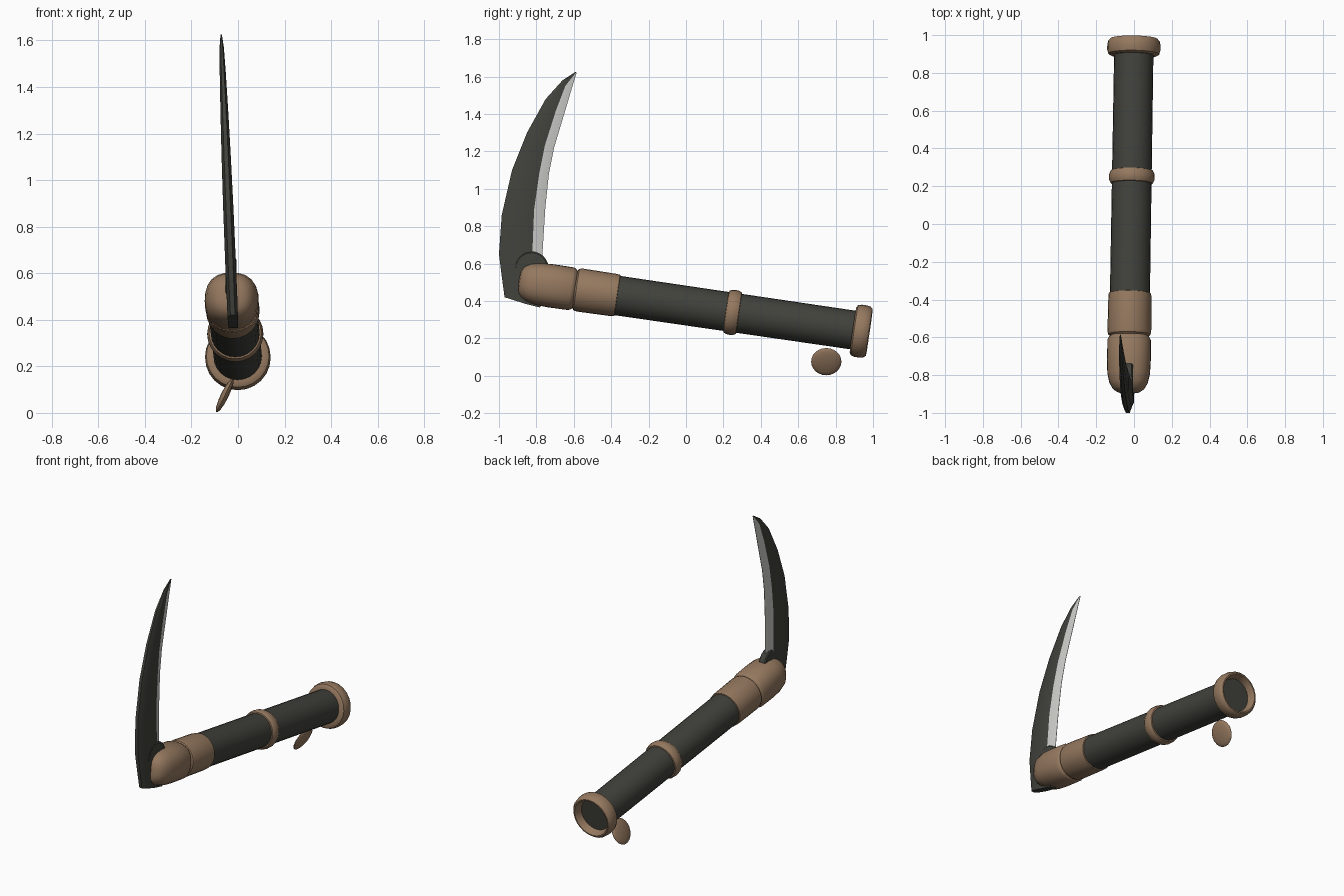
import bpy, bmesh, math
from mathutils import Vector

if "Cube" in bpy.data.objects:
    bpy.data.objects.remove(bpy.data.objects["Cube"])


def material(name, rgb):
    m = bpy.data.materials.new(name)
    m.diffuse_color = (*rgb, 1)
    m.use_nodes = True
    m.node_tree.nodes["Principled BSDF"].inputs["Base Color"].default_value = m.diffuse_color
    return m


BROWN = material("brown_fittings", (0.30, 0.19, 0.115))
DARK = material("dark_grey", (0.052, 0.054, 0.044))
SILVER = material("silver_edge", (0.60, 0.60, 0.58))

# Handle axis: from the butt end toward the blade, slightly raised
BUTT = Vector((0.0, 0.98, 0.232))
AXIS = Vector((-0.03, -1.88, 0.275)).normalized()
SIDE = AXIS.cross(Vector((0, 0, 1))).normalized()
UP = SIDE.cross(AXIS).normalized()


def finish(name, bm, mats, angle=40):
    bmesh.ops.remove_doubles(bm, verts=bm.verts, dist=0.0001)
    bmesh.ops.recalc_face_normals(bm, faces=bm.faces)
    me = bpy.data.meshes.new(name)
    bm.to_mesh(me)
    bm.free()
    ob = bpy.data.objects.new(name, me)
    bpy.context.collection.objects.link(ob)
    for m in mats:
        me.materials.append(m)
    bpy.ops.object.select_all(action='DESELECT')
    ob.select_set(True)
    bpy.context.view_layer.objects.active = ob
    bpy.ops.object.shade_smooth_by_angle(angle=math.radians(angle))
    return ob


def lathe(name, profile, mat, closed=False, power=2.0, sides=24,
          origin=BUTT, axes=(SIDE, UP, AXIS)):
    """Profile of (distance along axis, radius); power > 2 squares the section."""
    bm = bmesh.new()
    rings = []
    for s, r in profile:
        ring = []
        for i in range(sides):
            a = 2 * math.pi * i / sides
            c, d = math.cos(a), math.sin(a)
            k = r / (abs(c) ** power + abs(d) ** power) ** (1 / power)
            ring.append(bm.verts.new(origin + axes[2] * s
                                     + axes[0] * (c * k) + axes[1] * (d * k)))
        rings.append(ring)
    pairs = list(zip(rings, rings[1:]))
    if closed:
        pairs.append((rings[-1], rings[0]))
    else:
        bm.faces.new(rings[0])
        bm.faces.new(rings[-1])
    for a, b in pairs:
        for i in range(sides):
            j = (i + 1) % sides
            bm.faces.new((a[i], a[j], b[j], b[i]))
    return finish(name, bm, [mat])


# Dark tube
lathe("handle_tube", [(0.045, 0.104), (1.40, 0.106)], DARK)

# Butt ring, open at the end
lathe("butt_ring", [(0.0, 0.118), (0.0, 0.126), (0.012, 0.137), (0.035, 0.141),
                    (0.06, 0.141), (0.08, 0.135), (0.088, 0.122),
                    (0.088, 0.098), (0.05, 0.100)], BROWN, closed=True)

# Ring around the middle of the grip
lathe("middle_ring", [(0.702, 0.100), (0.705, 0.112), (0.72, 0.119), (0.74, 0.121),
                      (0.757, 0.119), (0.772, 0.112), (0.775, 0.100)], BROWN)

# Collar and rounded pivot head
lathe("collar", [(1.36, 0.104), (1.362, 0.112), (1.38, 0.114), (1.565, 0.116),
                 (1.582, 0.112), (1.592, 0.098), (1.61, 0.09)], BROWN)
lathe("pivot_head", [(1.585, 0.092), (1.597, 0.108), (1.612, 0.115), (1.72, 0.116),
                     (1.79, 0.113), (1.84, 0.102), (1.872, 0.083),
                     (1.888, 0.060), (1.893, 0.03)], BROWN, power=2.4)

# Small lens-shaped toggle below the butt
tilt = math.radians(26)
along = Vector((math.sin(tilt), 0, math.cos(tilt)))
normal = Vector((math.cos(tilt), 0, -math.sin(tilt)))
lens = [(0.017 * math.sin(t), 0.081 * max(math.cos(t), 0.03))
        for t in (math.radians(d) for d in (-90, -65, -40, -18, 0, 18, 40, 65, 90))]
lathe("toggle_disc", lens, BROWN, origin=Vector((-0.057, 0.75, 0.0755)),
      axes=(Vector((0, 1, 0)), along, normal))

# Blade stations: (spine y,z), (bevel start y,z), (cutting edge y,z), half thickness
stations = [
    ((-0.97, 0.42), (-0.86, 0.385), (-0.78, 0.365), 0.022),
    ((-0.985, 0.53), (-0.82, 0.50), (-0.745, 0.48), 0.023),
    ((-1.0, 0.65), (-0.822, 0.645), (-0.768, 0.645), 0.023),
    ((-0.985, 0.86), (-0.812, 0.89), (-0.752, 0.90), 0.022),
    ((-0.93, 1.10), (-0.785, 1.08), (-0.733, 1.08), 0.020),
    ((-0.85, 1.30), (-0.755, 1.23), (-0.705, 1.22), 0.017),
    ((-0.75, 1.48), (-0.695, 1.42), (-0.645, 1.42), 0.013),
    ((-0.66, 1.58), (-0.645, 1.55), (-0.608, 1.545), 0.009),
    ((-0.59, 1.625), (-0.588, 1.622), (-0.585, 1.62), 0.003),
]


def blade_point(bm, yz, off):
    y, z = yz
    return bm.verts.new((-0.022 - 0.041 * (z - 0.4) + off, y, z))


bm = bmesh.new()
loops = []
for n, (spine, mid, edge, t) in enumerate(stations):
    e = t * 0.9 if n < 2 else 0.001
    back = tuple(spine[k] + (mid[k] - spine[k]) * 0.22 for k in (0, 1))
    right = [(spine, 0.45 * t), (back, t), (mid, t), (edge, e)]
    left = [(p, -o) for p, o in reversed(right)]
    loops.append([blade_point(bm, p, o) for p, o in right + left])
for n, (a, b) in enumerate(zip(loops, loops[1:])):
    for i in range(8):
        j = (i + 1) % 8
        f = bm.faces.new((a[i], a[j], b[j], b[i]))
        # bevelled strip next to the cutting edge is silver above the root
        f.material_index = 1 if n >= 2 and i in (2, 3, 4) else 0
bm.faces.new(loops[0])
bm.faces.new(loops[-1])
finish("blade", bm, [DARK, SILVER], angle=25)

# Dark pivot heel showing just above the head, behind the cutting edge
lathe("blade_heel", [(-0.024, 0.085), (-0.018, 0.092), (0.018, 0.092), (0.024, 0.085)],
      DARK, origin=Vector((-0.03, -0.826, 0.573)),
      axes=(Vector((0, 1, 0)), Vector((0, 0, 1)), Vector((1, 0, 0))))
